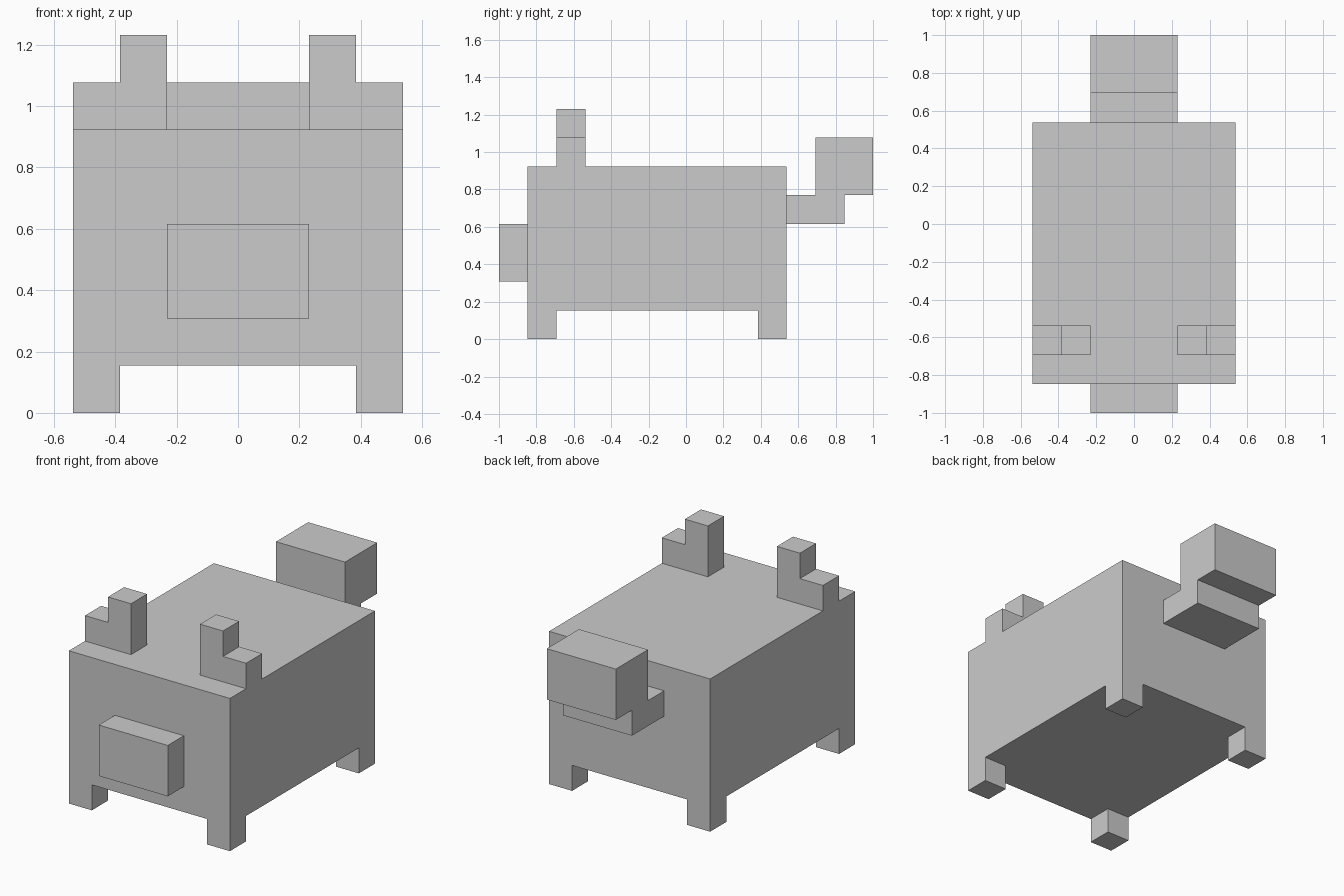
import bpy
import bmesh
from mathutils import Vector

old = bpy.data.objects.get("Cube")
if old:
    bpy.data.objects.remove(old, do_unlink=True)

U = 2 / 13  # one block; the whole animal is 13 blocks long

grey = bpy.data.materials.new("plain grey")
grey.use_nodes = True
colour = (0.6, 0.6, 0.6, 1)
grey.diffuse_color = colour
grey.node_tree.nodes["Principled BSDF"].inputs["Base Color"].default_value = colour


def finish(name, bm):
    """Scale from blocks to units and link the object."""
    bmesh.ops.recalc_face_normals(bm, faces=bm.faces)
    bmesh.ops.scale(bm, vec=(U, U, U), verts=bm.verts)
    mesh = bpy.data.meshes.new(name)
    bm.to_mesh(mesh)
    bm.free()
    mesh.materials.append(grey)
    obj = bpy.data.objects.new(name, mesh)
    bpy.context.collection.objects.link(obj)
    return obj


def add_box(bm, low, high):
    low, high = Vector(low), Vector(high)
    verts = bmesh.ops.create_cube(bm, size=1)["verts"]
    bmesh.ops.scale(bm, vec=high - low, verts=verts)
    bmesh.ops.translate(bm, vec=(low + high) / 2, verts=verts)


def extruded(name, profile, direction):
    """Closed profile swept along a direction."""
    bm = bmesh.new()
    face = bm.faces.new([bm.verts.new(p) for p in profile])
    result = bmesh.ops.extrude_face_region(bm, geom=[face], use_keep_orig=True)
    moved = [v for v in result["geom"] if isinstance(v, bmesh.types.BMVert)]
    bmesh.ops.translate(bm, vec=direction, verts=moved)
    return finish(name, bm)


# Body with four corner legs drawn out of its underside
front, back, side = -5.5, 3.5, 3.5
bm = bmesh.new()
add_box(bm, (-side, front, 1), (side, back, 6))
for axis, places in ((0, (1 - side, side - 1)), (1, (front + 1, back - 1))):
    for place in places:
        normal = Vector((0, 0, 0))
        normal[axis] = 1
        bmesh.ops.bisect_plane(bm, geom=bm.verts[:] + bm.edges[:] + bm.faces[:],
                               plane_co=normal * place, plane_no=normal)
bm.normal_update()
corners = []
for f in bm.faces:
    c = f.calc_center_median()
    if c.z < 1.01 and abs(c.x) > side - 1 and not front + 1 < c.y < back - 1:
        corners.append(f)
legs = bmesh.ops.extrude_face_region(bm, geom=corners)
bmesh.ops.translate(bm, vec=(0, 0, -1),
                    verts=[v for v in legs["geom"] if isinstance(v, bmesh.types.BMVert)])
bmesh.ops.dissolve_limit(bm, angle_limit=0.01, verts=bm.verts, edges=bm.edges)
finish("body_and_legs", bm)

# Snout
bm = bmesh.new()
add_box(bm, (-1.5, front - 1, 2), (1.5, front, 4))
finish("snout", bm)

# Stepped ears: tall on the inside, low on the outside
step = [(1.5, 6), (3.5, 6), (3.5, 7), (2.5, 7), (2.5, 8), (1.5, 8)]
for name, s in (("left_ear", 1), ("right_ear", -1)):
    extruded(name, [(s * x, -4.5, z) for x, z in step], (0, 1, 0))

# Raised tail
bend = [(3.5, 4), (5.5, 4), (5.5, 5), (6.5, 5), (6.5, 7), (4.5, 7), (4.5, 5), (3.5, 5)]
extruded("tail", [(-1.5, y, z) for y, z in bend], (3, 0, 0))
